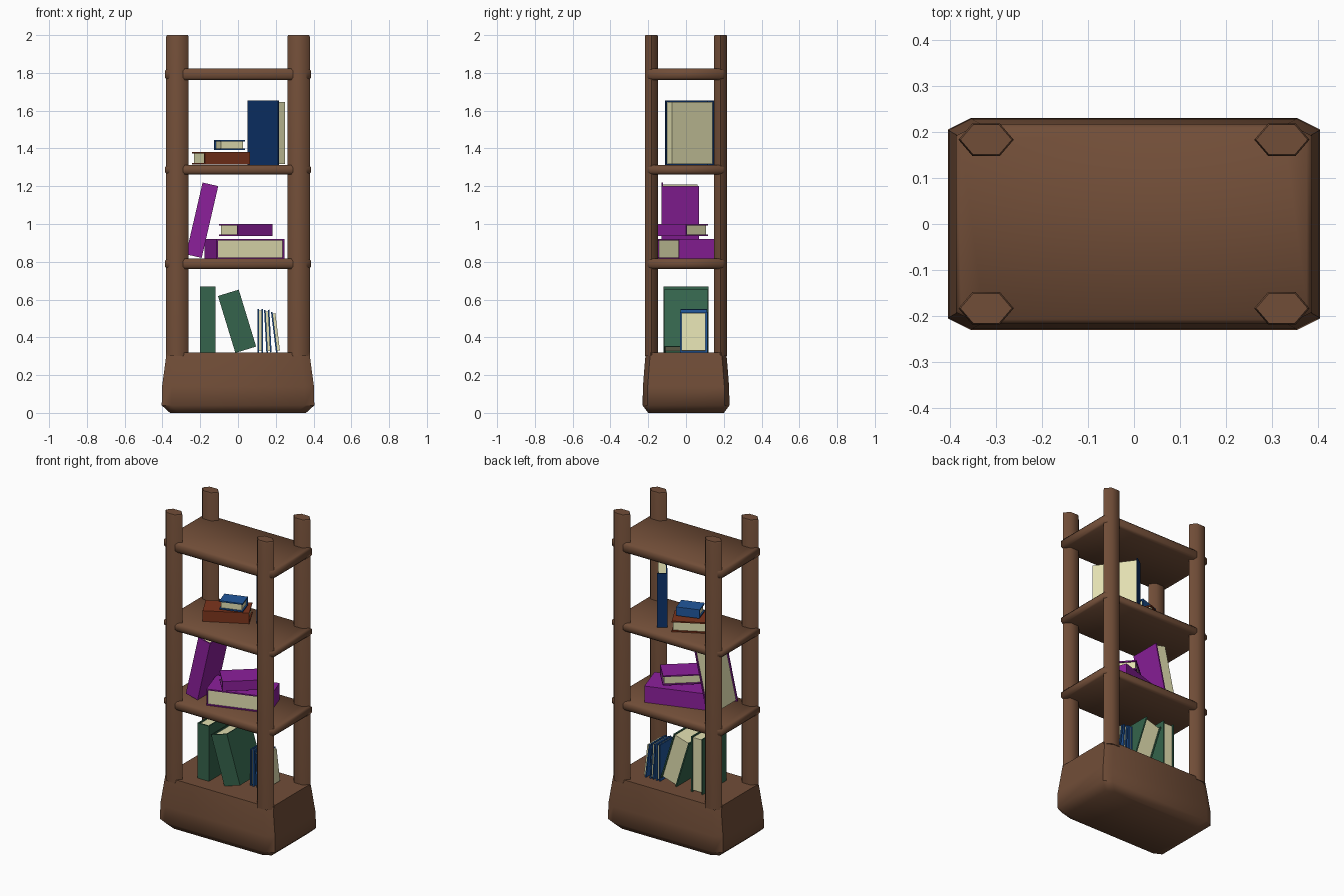
import bpy, bmesh, math
from mathutils import Matrix, Vector

if "Cube" in bpy.data.objects:
    bpy.data.objects.remove(bpy.data.objects["Cube"])


def material(name, rgb):
    m = bpy.data.materials.new(name)
    m.diffuse_color = (*rgb, 1)
    m.use_nodes = True
    m.node_tree.nodes["Principled BSDF"].inputs["Base Color"].default_value = m.diffuse_color
    return m


WOOD = material("brown_wood", (0.165, 0.075, 0.039))
PAGES = material("cream_pages", (0.76, 0.74, 0.44))
GREEN = material("green_cover", (0.035, 0.127, 0.072))
PURPLE = material("purple_cover", (0.262, 0.014, 0.33))
NAVY = material("navy_cover", (0.004, 0.034, 0.15))
BLUE = material("blue_cover", (0.015, 0.095, 0.33))
RUST = material("rust_cover", (0.205, 0.035, 0.012))


def finish(name, bm, mats, angle):
    bmesh.ops.recalc_face_normals(bm, faces=bm.faces[:])
    me = bpy.data.meshes.new(name)
    bm.to_mesh(me)
    bm.free()
    ob = bpy.data.objects.new(name, me)
    bpy.context.collection.objects.link(ob)
    for m in mats:
        me.materials.append(m)
    bpy.ops.object.select_all(action='DESELECT')
    bpy.context.view_layer.objects.active = ob
    ob.select_set(True)
    bpy.ops.object.shade_smooth_by_angle(angle=math.radians(angle))
    return ob


def loft(name, rings, angle=50):
    """Stack of equal-sided outlines joined into a closed wooden solid."""
    bm = bmesh.new()
    loops = [[bm.verts.new(p) for p in ring] for ring in rings]
    n = len(loops[0])
    for a, b in zip(loops, loops[1:]):
        for i in range(n):
            j = (i + 1) % n
            bm.faces.new((a[i], a[j], b[j], b[i]))
    bm.faces.new(loops[0])
    bm.faces.new(loops[-1])
    return finish(name, bm, [WOOD], angle)


def octagon(z, hx, hy, cx=0.05, cy=0.025):
    q = [(hx, hy - cy), (hx - cx, hy)]
    pts = q + [(-x, y) for x, y in reversed(q)]
    pts += [(-x, -y) for x, y in pts]
    return [(x, y, z) for x, y in pts]


def hexagon(cx, cy, z, rx, ry):
    return [(cx + rx * a, cy + ry * b, z) for a, b in
            ((1, 0), (0.5, 1), (-0.5, 1), (-1, 0), (-0.5, -1), (0.5, -1))]


# Heavy plinth with tapered shoulders
loft("base", [octagon(z, hx, hy) for z, hx, hy in (
    (0, 0.36, 0.20), (0.04, 0.404, 0.23), (0.14, 0.402, 0.228),
    (0.28, 0.383, 0.217), (0.32, 0.378, 0.212))])

# Three shelves with softened rims
for i, (z0, z1) in enumerate(((0.762, 0.817), (1.262, 1.312), (1.762, 1.823))):
    loft(f"shelf_{i + 1}", [octagon(z, hx, hy) for z, hx, hy in (
        (z0, 0.375, 0.207), (z0 + 0.012, 0.386, 0.217),
        (z1 - 0.012, 0.386, 0.217), (z1, 0.375, 0.207))])

# Four six-sided corner posts
for sx, side in ((-1, "left"), (1, "right")):
    for sy, end in ((-1, "front"), (1, "back")):
        loft(f"{end}_{side}_post", [
            hexagon(0.321 * sx, 0.183 * sy, z, r * 0.06, r * 0.035)
            for z, r in ((0.3, 1), (1.99, 1), (2.0, 0.93))])

AXES = {"x": 0, "y": 1, "z": 2}


def book(name, cover, size, loc, walls, turn=0, lean=0):
    """Page block with cover boards on the listed sides (such as '-x +x -y')."""
    bm = bmesh.new()
    t, inset = 0.008, 0.008
    walls = walls.split()

    def box(lo, hi, mat):
        lo, hi = Vector(lo), Vector(hi)
        m = Matrix.Translation((lo + hi) / 2) @ Matrix.Diagonal((*(hi - lo), 1))
        vs = bmesh.ops.create_cube(bm, size=1, matrix=m)["verts"]
        for f in {f for v in vs for f in v.link_faces}:
            f.material_index = mat

    half = [s / 2 for s in size]
    box([-h + inset for h in half], [h - inset for h in half], 1)
    for w in walls:
        a = AXES[w[1]]
        lo, hi = [-h for h in half], list(half)
        if w[0] == "-":
            hi[a] = lo[a] + t
        else:
            lo[a] = hi[a] - t
        box(lo, hi, 0)
    ob = finish(name, bm, [cover, PAGES], 30)
    ob.matrix_world = (Matrix.Translation(loc)
                       @ Matrix.Rotation(math.radians(turn), 4, 'Z')
                       @ Matrix.Rotation(math.radians(lean), 4, 'Y'))


# Lower shelf: two green books and three thin blue ones
book("green_book_upright", GREEN, (0.08, 0.24, 0.35), (-0.16, 0, 0.495), "-x +x -y")
book("green_book_leaning", GREEN, (0.115, 0.235, 0.315), (-0.005, 0, 0.485), "-x +x -y", lean=-17)
book("thin_book_1", BLUE, (0.028, 0.14, 0.23), (0.118, 0.04, 0.435), "-x +x")
book("thin_book_2", BLUE, (0.028, 0.14, 0.225), (0.158, 0.04, 0.433), "-x +x", lean=-3)
book("thin_book_3", BLUE, (0.03, 0.145, 0.215), (0.203, 0.04, 0.428), "-x", lean=-7)

# Middle shelf: purple books
book("purple_book_leaning", PURPLE, (0.085, 0.2, 0.39), (-0.19, -0.03, 1.02), "+x -y", lean=13)
book("purple_book_large", PURPLE, (0.38, 0.2, 0.105), (0.035, 0, 0.868), "-z +z +y -x +x", turn=18)
book("purple_book_small", PURPLE, (0.24, 0.155, 0.062), (0.04, -0.02, 0.968), "-z +z -y", turn=41)

# Upper shelf: tall navy book standing at an angle, rust and blue books lying flat
book("navy_book", NAVY, (0.06, 0.278, 0.345), (0.155, 0.02, 1.482), "-x +y", turn=35.6)
book("rust_book", RUST, (0.27, 0.145, 0.068), (-0.09, 0.023, 1.348), "-z +z -y", turn=28)
book("blue_book", BLUE, (0.14, 0.1, 0.055), (-0.045, 0.02, 1.418), "-z +z +y", turn=18)
